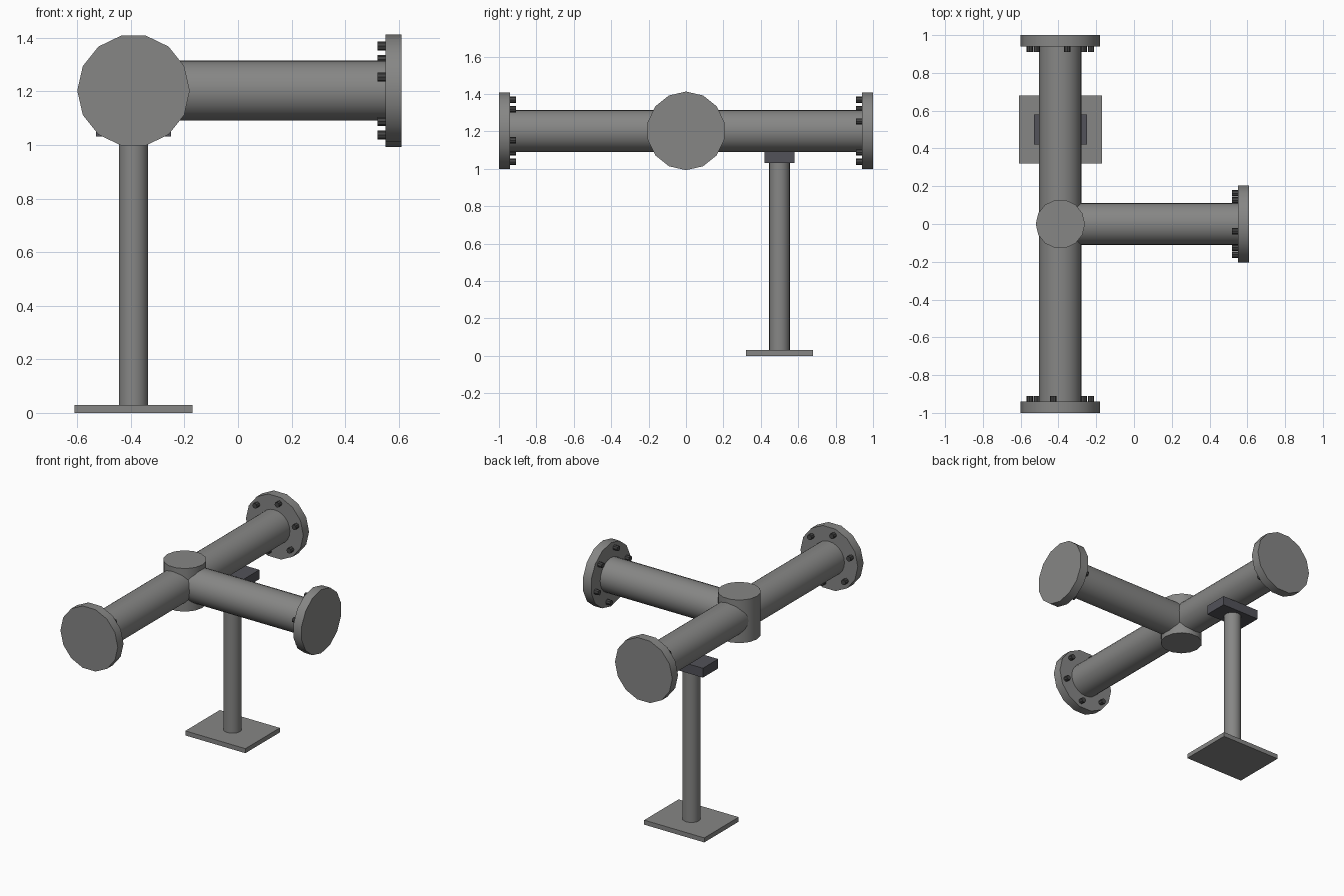
import bpy, bmesh, math
from mathutils import Matrix, Vector

if "Cube" in bpy.data.objects:
    bpy.data.objects.remove(bpy.data.objects["Cube"])

AX, AZ = -0.39, 1.203      # run pipe axis: x and height
END = 0.61                 # outer face of branch flange


def material(name, rgb):
    m = bpy.data.materials.new(name)
    m.diffuse_color = (*rgb, 1)
    m.use_nodes = True
    m.node_tree.nodes["Principled BSDF"].inputs["Base Color"].default_value = m.diffuse_color
    return m


STEEL = material("grey steel", (0.24, 0.24, 0.235))
DARK = material("dark saddle", (0.085, 0.085, 0.1))
BOLT = material("bolt black", (0.06, 0.06, 0.06))

# turns a z cylinder along each axis
TURN = {"x": Matrix.Rotation(math.pi / 2, 4, "Y"),
        "y": Matrix.Rotation(math.pi / 2, 4, "X"),
        "z": Matrix.Identity(4)}


def finish(name, bm, mat):
    me = bpy.data.meshes.new(name)
    bm.to_mesh(me)
    bm.free()
    me.materials.append(mat)
    me.shade_smooth()
    me.set_sharp_from_angle(angle=math.radians(30))
    ob = bpy.data.objects.new(name, me)
    bpy.context.collection.objects.link(ob)
    return ob


def add_cylinder(bm, centre, axis, radius, length, sides):
    m = Matrix.Translation(centre) @ TURN[axis] @ Matrix.Rotation(math.pi / 2, 4, "Z")
    bmesh.ops.create_cone(bm, cap_ends=True, segments=sides, radius1=radius,
                          radius2=radius, depth=length, matrix=m)


def cylinder(name, centre, axis, radius, length, sides, mat=STEEL):
    bm = bmesh.new()
    add_cylinder(bm, centre, axis, radius, length, sides)
    return finish(name, bm, mat)


def box(name, centre, size, mat):
    bm = bmesh.new()
    bmesh.ops.create_cube(bm, size=1, matrix=Matrix.Translation(centre) @ Matrix.Diagonal((*size, 1)))
    return finish(name, bm, mat)


def flange(name, tip, outward, axis):
    """Flange disc with a ring of six bolts on its inner face."""
    tip, outward = Vector(tip), Vector(outward)
    cylinder(name + "_flange", tip - outward * 0.03, axis, 0.21, 0.06, 14)
    side = Vector((outward.y, -outward.x, 0))
    bm = bmesh.new()
    for k in range(6):
        a = 0.3 + k * math.pi / 3
        pos = tip - outward * 0.07 + side * (0.17 * math.cos(a)) + Vector((0, 0, 0.17 * math.sin(a)))
        add_cylinder(bm, pos, axis, 0.017, 0.04, 8)
    finish(name + "_bolts", bm, BOLT)


# pipes and the upright hub at the junction
cylinder("run_pipe", (AX, 0, AZ), "y", 0.112, 1.9, 24)
cylinder("branch_pipe", ((AX + END - 0.05) / 2, 0, AZ), "x", 0.112, END - 0.05 - AX, 24)
cylinder("junction_hub", (AX, 0, AZ), "z", 0.13, 0.285, 14)

# bolted flanges on the three ends
flange("back", (AX, 1, AZ), (0, 1, 0), "y")
flange("front", (AX, -1, AZ), (0, -1, 0), "y")
flange("branch", (END, 0, AZ), (1, 0, 0), "x")

# support stand: base plate, post and saddle
box("base_plate", (AX, 0.5, 0.015), (0.44, 0.36, 0.03), STEEL)
cylinder("support_post", (AX, 0.5, 0.53), "z", 0.055, 1.02, 20)
box("saddle", (AX, 0.5, 1.062), (0.28, 0.16, 0.062), DARK)
